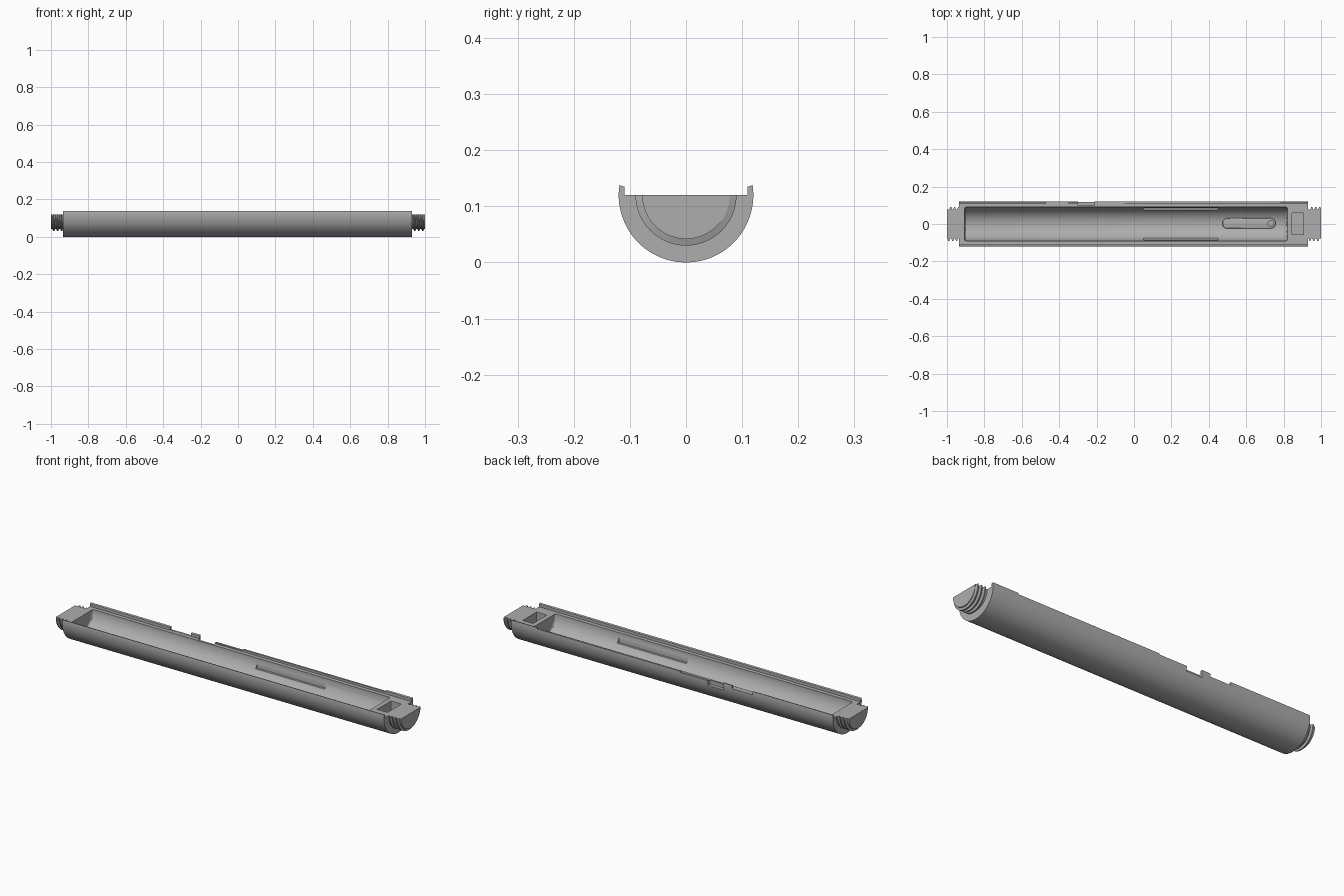
import bpy, bmesh, math
from mathutils import Vector

cube = bpy.data.objects.get("Cube")
if cube:
    bpy.data.objects.remove(cube, do_unlink=True)

gray = bpy.data.materials.new("plain gray")
gray.use_nodes = True
COLOR = (0.42, 0.42, 0.42, 1)
gray.diffuse_color = COLOR
gray.node_tree.nodes["Principled BSDF"].inputs["Base Color"].default_value = COLOR

R, AXIS = 0.12, 0.12
BODY_L, BODY_R = -0.935, 0.93


def finish(name, bm):
    bmesh.ops.recalc_face_normals(bm, faces=bm.faces)
    mesh = bpy.data.meshes.new(name)
    bm.to_mesh(mesh)
    bm.free()
    obj = bpy.data.objects.new(name, mesh)
    bpy.context.collection.objects.link(obj)
    mesh.materials.append(gray)
    return obj


def prism(name, outline, axis, lo, hi):
    """Extrude a closed outline: axis 'x' takes (y, z), axis 'z' takes (x, y)."""
    bm = bmesh.new()
    place = (lambda a, b: (lo, a, b)) if axis == "x" else (lambda a, b: (a, b, lo))
    face = bm.faces.new([bm.verts.new(place(a, b)) for a, b in outline])
    ext = bmesh.ops.extrude_face_region(bm, geom=[face])
    move = Vector((hi - lo, 0, 0)) if axis == "x" else Vector((0, 0, hi - lo))
    bmesh.ops.translate(bm, vec=move, verts=[v for v in ext["geom"] if isinstance(v, bmesh.types.BMVert)])
    return finish(name, bm)


def box(name, x, y, z):
    return prism(name, [(x[0], y[0]), (x[1], y[0]), (x[1], y[1]), (x[0], y[1])], "z", *z)


def arc(cx, cy, r, start, end, n):
    return [(cx + r * math.cos(start + (end - start) * i / n),
             cy + r * math.sin(start + (end - start) * i / n)) for i in range(n + 1)]


def activate(obj):
    bpy.ops.object.select_all(action="DESELECT")
    obj.select_set(True)
    bpy.context.view_layer.objects.active = obj


def bevel(obj, width):
    mod = obj.modifiers.new("soft edges", "BEVEL")
    mod.width, mod.segments, mod.limit_method = width, 3, "ANGLE"
    mod.angle_limit = math.radians(50)
    activate(obj)
    bpy.ops.object.modifier_apply(modifier=mod.name)


def cut(target, cutter):
    mod = target.modifiers.new("cut", "BOOLEAN")
    mod.operation, mod.solver, mod.object = "DIFFERENCE", "EXACT", cutter
    activate(target)
    bpy.ops.object.modifier_apply(modifier=mod.name)
    bpy.data.objects.remove(cutter, do_unlink=True)


def smooth(obj):
    activate(obj)
    bpy.ops.object.shade_smooth_by_angle(angle=math.radians(30))


# Half-round shell with an upright lip along both long edges
rise = math.asin(0.018 / R)
section = arc(0, AXIS, R, -math.pi - rise, rise, 72)
section += [(0.110, 0.135), (0.110, AXIS), (-0.110, AXIS), (-0.110, 0.135)]
body = prism("half_tube_body", section, "x", BODY_L, BODY_R)

# Long round-bottomed cavity
cavity = prism("cavity_cutter", arc(0, AXIS, 0.09, -math.pi, 0, 48) + [(0.09, 0.2), (-0.09, 0.2)],
               "x", -0.905, 0.82)
bevel(cavity, 0.008)
cut(body, cavity)

# Widened battery bay and small end pocket
cut(body, box("bay_cutter", (0.05, 0.45), (-0.086, 0.086), (0.07, 0.2)))
cut(body, box("pocket_cutter", (0.845, 0.905), (-0.055, 0.06), (0.06, 0.2)))

# Stepped notches in the back lip: (start, end, inner y, floor height)
for x0, x1, y0, floor in [(-0.05, 0.78, 0.105, 0.131), (-0.21, -0.05, 0.105, 0.125),
                          (-0.30, -0.21, 0.100, 0.100), (-0.47, -0.35, 0.105, 0.121)]:
    cut(body, box("notch_cutter", (x0, x1), (y0, 0.14), (floor, 0.2)))
smooth(body)

# Raised rounded pad and its post on the cavity floor
pad_outline = (arc(0.73, 0.003, 0.028, -math.pi / 2, math.pi / 2, 16)
               + arc(0.50, 0.003, 0.028, math.pi / 2, 1.5 * math.pi, 16))
pad = prism("rounded_pad", pad_outline, "z", 0.025, 0.045)
bevel(pad, 0.006)
smooth(pad)
post = prism("pad_post", arc(0.732, 0.003, 0.018, 0, math.tau, 24)[:-1], "z", 0.03, 0.058)
smooth(post)


# Threaded half-round necks: a toothed profile swept with a helical lead
def threaded_neck(name, start, end):
    pitch, root, crest = 0.021, 0.078, 0.09
    length = end - start
    steps = 40
    bm = bmesh.new()
    rows = []
    for i in range(steps + 1):
        t = i / steps
        ang = -math.pi + math.pi * t
        shift = pitch * (t - 0.5) * 0.5
        profile = [(0, 0), (0, root)]
        for k in range(3):
            base = length * 0.12 + k * pitch + shift
            profile += [(base, root), (base + 0.004, crest),
                        (base + 0.010, crest), (base + 0.014, root)]
        profile += [(length, root), (length, 0)]
        rows.append([bm.verts.new((start + min(max(x, 0), length),
                                   r * math.cos(ang), AXIS + r * math.sin(ang)))
                     for x, r in profile])
    for a, b in zip(rows, rows[1:]):
        for j in range(len(a) - 1):
            bm.faces.new((a[j], a[j + 1], b[j + 1], b[j]))
    for row in (rows[0], rows[-1]):
        bm.faces.new(row)
    bmesh.ops.remove_doubles(bm, verts=bm.verts, dist=0.00001)
    smooth(finish(name, bm))


threaded_neck("right_threaded_neck", -1.0, BODY_L)
threaded_neck("left_threaded_neck", BODY_R, 1.0)
